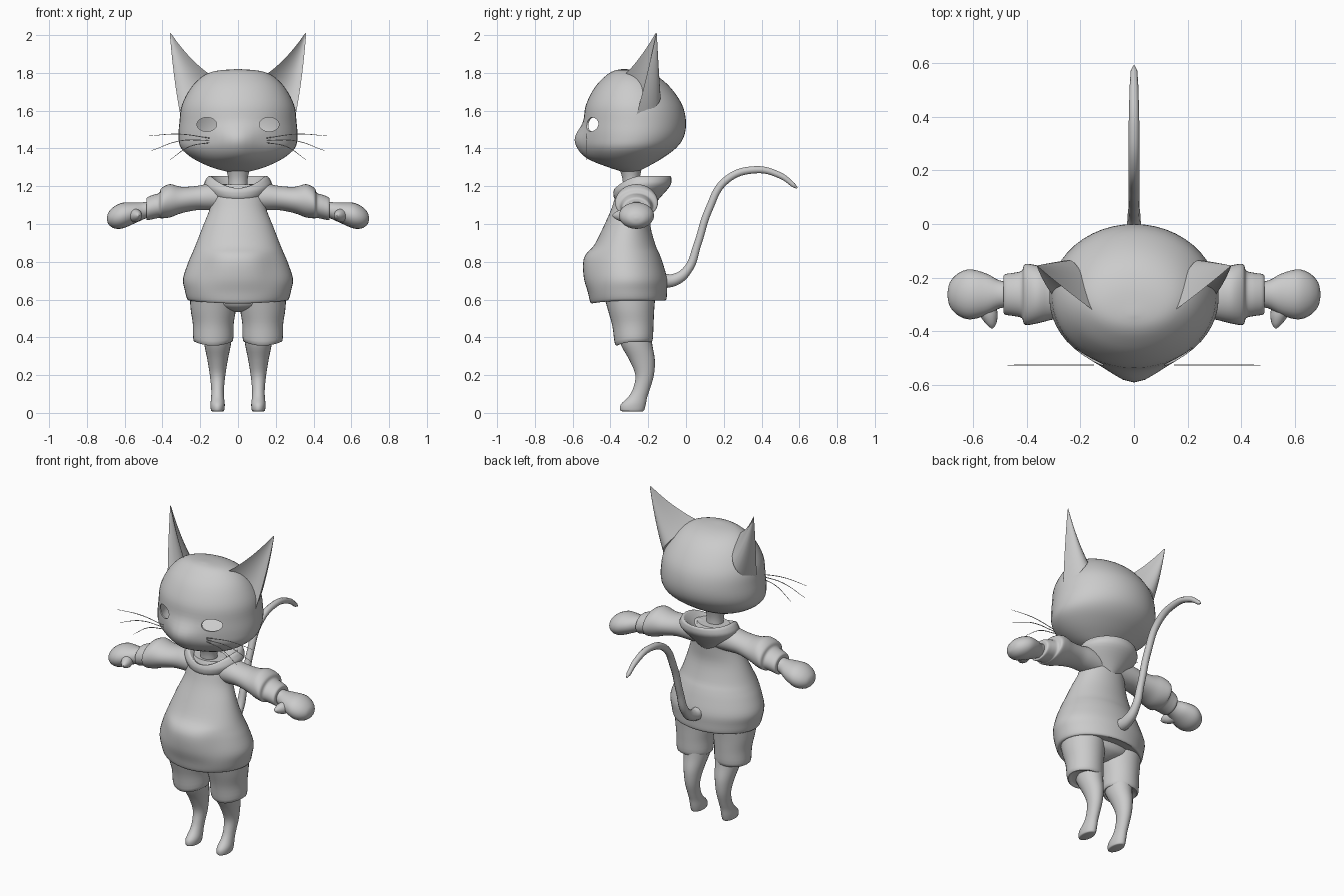
import bpy, bmesh, math
from mathutils import Vector

if "Cube" in bpy.data.objects:
    bpy.data.objects.remove(bpy.data.objects["Cube"], do_unlink=True)

grey = bpy.data.materials.new("plain grey")
grey.use_nodes = True
grey.diffuse_color = (0.6, 0.6, 0.6, 1)
grey.node_tree.nodes["Principled BSDF"].inputs["Base Color"].default_value = (0.6, 0.6, 0.6, 1)

SIDES = (("left", 1), ("right", -1))


def shade(obj, angle=45):
    bpy.ops.object.select_all(action='DESELECT')
    obj.select_set(True)
    bpy.context.view_layer.objects.active = obj
    bpy.ops.object.shade_smooth_by_angle(angle=math.radians(angle))


def spline(keys, steps=4):
    """Catmull-Rom interpolation of tuples."""
    out = []
    for i in range(len(keys) - 1):
        quad = [keys[max(i - 1, 0)], keys[i], keys[i + 1], keys[min(i + 2, len(keys) - 1)]]
        for s in range(steps):
            t = s / steps
            out.append([b + 0.5 * t * (c - a + t * (2 * a - 5 * b + 4 * c - d + t * (3 * (b - c) + d - a)))
                        for a, b, c, d in zip(*quad)])
    return out + [list(keys[-1])]


def loft(name, keys, point, side=1, segments=32, steps=4):
    """Skin rings made by point(key, angle), closed at both ends."""
    bm = bmesh.new()
    rings = []
    for key in spline(keys, steps):
        ring = []
        for i in range(segments):
            x, y, z = point(key, 2 * math.pi * i / segments)
            ring.append(bm.verts.new((side * x, y, z)))
        rings.append(ring)
    for low, high in zip(rings, rings[1:]):
        for i in range(segments):
            j = (i + 1) % segments
            bm.faces.new((low[i], low[j], high[j], high[i]))
    bm.faces.new(rings[0])
    bm.faces.new(rings[-1])
    bmesh.ops.recalc_face_normals(bm, faces=bm.faces)
    mesh = bpy.data.meshes.new(name)
    bm.to_mesh(mesh)
    bm.free()
    mesh.materials.append(grey)
    obj = bpy.data.objects.new(name, mesh)
    bpy.context.collection.objects.link(obj)
    shade(obj)
    return obj


def upright(bump_width=0.1, power=2, center=0.0):
    """Ring from height, half width, front y, back y, front bump, front drop."""
    def point(key, a):
        z, rx, front, back, bump, drop = key
        c, s = math.cos(a), math.sin(a)
        x, y = rx * c, (front + back) / 2 + (back - front) / 2 * s
        ahead = max(0, -s)
        y -= bump * math.exp(-abs(x / bump_width) ** power) * min(1, ahead * 2)
        return center + x, y, z - drop * ahead ** 2
    return point


def sideways(key, a):
    """Arm ring from x, middle height, height radius, depth radius."""
    x, z, rz, ry = key
    return x, -0.262 + ry * math.cos(a), z + rz * math.sin(a)


# Head with a pointed muzzle, hollow behind the eye openings
head = loft("head", [
    (1.275, .05, -.33, -.26, 0, 0), (1.30, .14, -.41, -.21, 0, 0),
    (1.345, .235, -.49, -.13, .03, 0), (1.40, .30, -.53, -.055, .045, 0),
    (1.46, .315, -.54, -.012, .048, 0), (1.54, .31, -.54, 0, .006, 0),
    (1.63, .297, -.53, -.02, 0, 0), (1.72, .25, -.485, -.08, 0, 0),
    (1.78, .19, -.43, -.15, 0, 0), (1.81, .12, -.385, -.23, 0, 0),
    (1.82, .01, -.34, -.32, 0, 0)], upright(.1), segments=48)
shell = head.modifiers.new("shell", 'SOLIDIFY')
shell.thickness = 0.008
cutters = []
for label, s in SIDES:
    bpy.ops.mesh.primitive_cylinder_add(vertices=32, radius=1, depth=0.3,
                                        location=(s * .165, -.53, 1.527), rotation=(math.pi / 2, 0, 0))
    cutter = bpy.context.object
    cutter.name = label + "_eye_cutter"
    cutter.scale = (.052, .037, 1)
    cutter.hide_render = True
    cut = head.modifiers.new(label + "_eye", 'BOOLEAN')
    cut.operation, cut.solver, cut.object = 'DIFFERENCE', 'EXACT', cutter
    cutters.append(cutter)
shade(head)
for mod in list(head.modifiers):
    bpy.ops.object.modifier_apply(modifier=mod.name)
for cutter in cutters:
    bpy.data.objects.remove(cutter, do_unlink=True)
shade(head)

# Ears: rounded back, hollow front
inner, outer = Vector((.14, -.33, 1.785)), Vector((.30, -.27, 1.55))
behind, hollow = Vector((.25, .03, 1.70)), Vector((.22, -.19, 1.70))
tip = Vector((.362, -.155, 2.02))


def ear_point(key, a):
    t = key[0]
    u = a / math.pi
    start, mid, end = (inner, behind, outer) if u < 1 else (outer, hollow, inner)
    u %= 1
    p = start * (1 - u) ** 2 + mid * (2 * u * (1 - u)) + end * u * u
    p = p.lerp(tip, t)
    sag = t * (1 - t)
    return p.x + .02 * sag, p.y, p.z - .07 * sag


for label, s in SIDES:
    loft(label + "_ear", [(0,), (.3,), (.6,), (.88,), (.94,), (.97,)], ear_point, s, 24)

# Neck, hooded top and its hem
loft("neck", [(1.12, .06, -.34, -.23, 0, 0), (1.23, .05, -.335, -.245, 0, 0),
              (1.31, .07, -.36, -.23, 0, 0)], upright())
loft("torso", [
    (.60, .24, -.485, -.125, 0, .015), (.598, .266, -.505, -.105, 0, .015),
    (.65, .282, -.52, -.10, 0, .01), (.71, .291, -.522, -.10, .018, 0),
    (.79, .266, -.515, -.122, .03, 0), (.84, .245, -.505, -.14, .025, 0),
    (.89, .224, -.485, -.162, 0, 0), (.99, .185, -.435, -.188, 0, 0),
    (1.08, .15, -.395, -.185, 0, 0), (1.16, .14, -.37, -.18, 0, 0),
    (1.21, .10, -.35, -.20, 0, 0)], upright(.15, 4), segments=48)

# Lowered hood: open bowl behind, V neckline in front
loft("hood", [
    (1.17, .05, -.33, -.24, 0, 0), (1.19, .09, -.345, -.17, 0, .01),
    (1.245, .135, -.365, -.10, 0, .06), (1.255, .15, -.375, -.085, 0, .065),
    (1.24, .168, -.382, -.077, 0, .06), (1.20, .178, -.385, -.085, 0, .04),
    (1.13, .13, -.375, -.145, 0, 0), (1.07, .05, -.32, -.19, 0, 0)], upright())

for label, s in SIDES:
    # Puffed sleeve with a narrow cuff
    loft(label + "_sleeve", [
        (.05, 1.14, .07, .08), (.15, 1.143, .07, .08), (.22, 1.137, .064, .08),
        (.30, 1.127, .07, .093), (.36, 1.123, .088, .108), (.405, 1.11, .08, .113),
        (.418, 1.098, .066, .088), (.45, 1.09, .064, .08), (.482, 1.08, .06, .074),
        (.485, 1.078, .045, .055)], sideways, s)
    # Mitten hand
    loft(label + "_hand", [
        (.45, 1.085, .04, .045), (.50, 1.07, .045, .052), (.55, 1.058, .056, .078),
        (.61, 1.045, .068, .093), (.655, 1.035, .058, .078), (.685, 1.03, .033, .045),
        (.694, 1.03, .005, .007)], sideways, s, 24)

    def thumb_point(key, a):
        y, r = key
        return .55 + (y + .3) * .25 + r * math.cos(a), y, 1.045 + r * math.sin(a)
    loft(label + "_thumb", [(-.29, .035), (-.335, .034), (-.37, .02), (-.388, .004)],
         thumb_point, s, 16)
    # Shorts leg
    loft(label + "_shorts_leg", [
        (.385, .075, -.35, -.205, 0, .02), (.382, .104, -.375, -.178, 0, .02),
        (.47, .108, -.39, -.172, 0, .01), (.55, .12, -.415, -.168, 0, 0),
        (.64, .125, -.44, -.16, 0, 0)], upright(center=.131), s)
    # Leg and small foot
    loft(label + "_leg", [
        (.008, .028, -.335, -.23, 0, 0), (.014, .035, -.348, -.222, 0, 0),
        (.045, .038, -.345, -.213, 0, 0), (.085, .034, -.305, -.205, 0, 0),
        (.13, .034, -.28, -.19, 0, 0), (.20, .041, -.268, -.17, 0, 0),
        (.28, .054, -.30, -.165, 0, 0), (.36, .07, -.345, -.178, 0, 0),
        (.43, .078, -.365, -.185, 0, 0)], upright(center=.108), s, 24)

# Seat joining the shorts legs
loft("shorts_seat", [(.535, .03, -.34, -.24, 0, 0), (.55, .10, -.39, -.20, 0, 0),
                     (.58, .20, -.42, -.17, 0, 0), (.66, .24, -.44, -.15, 0, 0)], upright())


def strand(name, points, bevel):
    """Tapered tube through (x, y, z, radius) points."""
    data = bpy.data.curves.new(name, 'CURVE')
    data.dimensions = '3D'
    data.bevel_depth = bevel
    data.bevel_resolution = 3
    data.use_fill_caps = True
    data.materials.append(grey)
    line = data.splines.new('BEZIER')
    line.bezier_points.add(len(points) - 1)
    for bp, (x, y, z, r) in zip(line.bezier_points, points):
        bp.co, bp.radius = (x, y, z), r
        bp.handle_left_type = bp.handle_right_type = 'AUTO'
    bpy.context.collection.objects.link(bpy.data.objects.new(name, data))


# Curled tail
strand("tail", [(0, -.14, .70, 2), (0, -.06, .705, 1.6), (0, .01, .76, 1.2), (0, .06, .89, 1),
                (0, .12, 1.075, 1), (0, .21, 1.23, 1), (0, .365, 1.287, .95),
                (0, .50, 1.256, .8), (0, .57, 1.205, .6), (0, .588, 1.19, .2)], .021)

# Whiskers
for label, s in SIDES:
    for i, (x, z, drop) in enumerate([(.47, 1.467, 0), (.46, 1.388, .02), (.36, 1.34, .02)]):
        start = 1.455 - .012 * i
        strand(f"{label}_whisker_{i + 1}", [
            (s * .15, -.525, start, 1),
            (s * (.15 + x) / 2, -.525, (start + z) / 2 + .015 + drop / 2, 1),
            (s * x, -.525, z, .5)], .0022)
